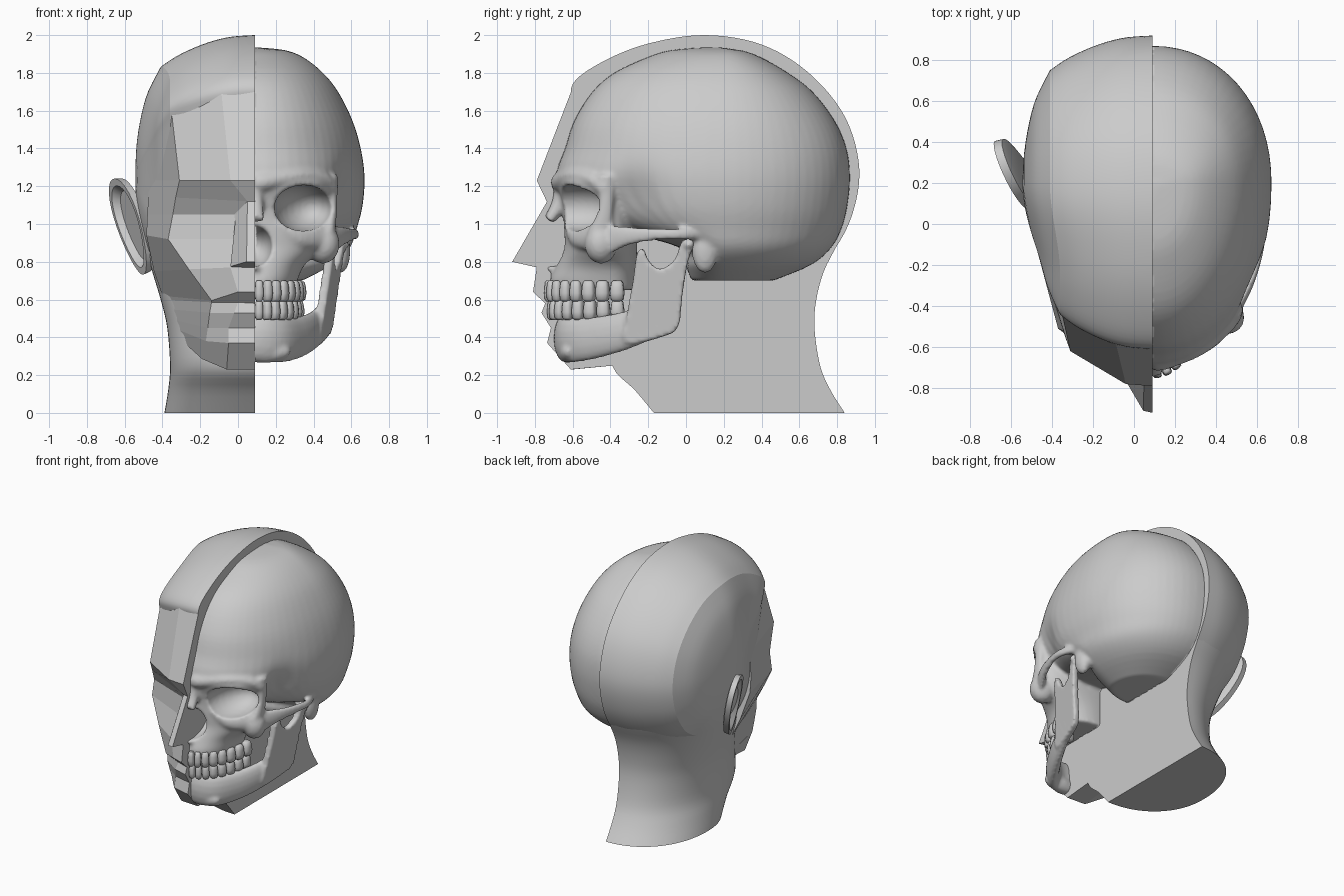
import bpy, bmesh, math
from mathutils import Vector, Matrix

if "Cube" in bpy.data.objects:
    bpy.data.objects.remove(bpy.data.objects["Cube"])

MID = 0.09  # plane that divides the planar head from the skull


def spline(pts, n, cyclic=False):
    """Catmull-Rom through tuples of any length."""
    out, m = [], len(pts)
    get = (lambda i: pts[i % m]) if cyclic else (lambda i: pts[max(0, min(m - 1, i))])
    for i in range(m if cyclic else m - 1):
        for k in range(n):
            t = k / n
            out.append(tuple(0.5 * (2 * b + (c - a) * t + (2*a - 5*b + 4*c - d) * t*t + (3*b - a - 3*c + d) * t**3)
                             for a, b, c, d in zip(get(i-1), get(i), get(i+1), get(i+2))))
    return out if cyclic else out + [tuple(pts[-1])]


def loft(rings):
    n = len(rings[0])
    verts = [Vector(p) for r in rings for p in r]
    faces = [(i*n + j, i*n + (j+1) % n, (i+1)*n + (j+1) % n, (i+1)*n + j)
             for i in range(len(rings) - 1) for j in range(n)]
    return verts, faces + [tuple(range(n)), tuple(range((len(rings)-1)*n, len(rings)*n))]


def section(z, yf, yb, yw, w, a0=0, a1=2*math.pi, n=64, p=2.0):
    """Egg-shaped horizontal section around the middle plane."""
    ring = []
    for k in range(n):
        a = a0 + (a1 - a0) * k / (n if a1 - a0 > 6 else n - 1)
        c, s = math.cos(a), math.sin(a)
        c, s = (math.copysign(abs(v) ** (2 / p), v) for v in (c, s))
        ring.append((MID + w * c, yw + s * ((yb - yw) if s > 0 else (yw - yf)), z))
    return ring


def ellipsoid(c, r, rot=0.0, n=24):
    rings = []
    m = Matrix.Rotation(rot, 3, 'Z')
    for i in range(n // 2 + 1):
        f = 0.04 + (math.pi - 0.08) * i / (n // 2)
        rings.append([Vector(c) + m @ Vector((r[0]*math.sin(f)*math.cos(2*math.pi*k/n),
                      r[1]*math.sin(f)*math.sin(2*math.pi*k/n), r[2]*math.cos(f))) for k in range(n)])
    return loft(rings)


def tube(path, n=16):
    """Path points are x, y, z, half thickness, half height."""
    pts = spline(path, 6)
    ends = Vector(path[-1][:3]) - Vector(path[0][:3])
    up = Vector((0, 1, 0)) if abs(ends.normalized().z) > 0.7 else Vector((0, 0, 1))
    rings = []
    for i, q in enumerate(pts):
        t = (Vector(pts[min(i+1, len(pts)-1)][:3]) - Vector(pts[max(i-1, 0)][:3])).normalized()
        side = t.cross(up).normalized()
        v = side.cross(t)
        rings.append([Vector(q[:3]) + side*q[3]*math.cos(2*math.pi*k/n) + v*q[4]*math.sin(2*math.pi*k/n)
                      for k in range(n)])
    return loft(rings)


def part(name, *pieces, smooth=None):
    verts, faces = [], []
    for v, f in pieces:
        faces += [tuple(i + len(verts) for i in q) for q in f]
        verts += v
    me = bpy.data.meshes.new(name)
    me.from_pydata(verts, [], faces)
    bm = bmesh.new()
    bm.from_mesh(me)
    bmesh.ops.recalc_face_normals(bm, faces=bm.faces)
    bm.to_mesh(me)
    bm.free()
    ob = bpy.data.objects.new(name, me)
    bpy.context.collection.objects.link(ob)
    bpy.context.view_layer.objects.active = ob
    bpy.ops.object.select_all(action='DESELECT')
    ob.select_set(True)
    if smooth:
        bpy.ops.object.shade_smooth_by_angle(angle=math.radians(smooth))
    return ob


def fuse(ob, cutters=(), voxel=0.012, rounds=4):
    """Merge overlapping bone pieces, carve the hollows, keep the right half."""
    for step in [None] + list(cutters):
        if step:
            mod = ob.modifiers.new("carve", 'BOOLEAN')
            mod.object, mod.operation, mod.solver = step, 'DIFFERENCE', 'EXACT'
        else:
            ob.modifiers.new("merge", 'REMESH').voxel_size = voxel
    if cutters:
        ob.modifiers.new("remerge", 'REMESH').voxel_size = voxel
    sm = ob.modifiers.new("soften", 'SMOOTH')
    sm.factor, sm.iterations = 0.5, rounds
    bpy.context.view_layer.objects.active = ob
    for mod in list(ob.modifiers):
        bpy.ops.object.modifier_apply(modifier=mod.name)
    bm = bmesh.new()
    bm.from_mesh(ob.data)
    bmesh.ops.bisect_plane(bm, geom=bm.verts[:] + bm.edges[:] + bm.faces[:], plane_co=(MID, 0, 0),
                           plane_no=(1, 0, 0), clear_inner=True)
    bm.to_mesh(ob.data)
    bm.free()
    ob.data.shade_smooth()


# Planar head: cranium, lofted sideways with a crisp edge round the temple plane
outline = spline([(-.60, 1.74), (-.44, 1.86), (-.2, 1.955), (.1, 2.0), (.4, 1.95), (.65, 1.80), (.84, 1.57),
                  (.917, 1.3), (.88, 1.05), (.775, .85), (.64, .72), (.4, .62), (0, .6), (-.35, .72),
                  (-.46, 1.0), (-.53, 1.3), (-.585, 1.6)], 6, True)
crown = spline([(.09, 0), (-.03, .008), (-.13, .03), (-.23, .066), (-.33, .115), (-.41, .17)], 3)
temple = spline([(-.41, .17), (-.475, .30), (-.51, .42), (-.535, .57), (-.543, .70)], 3)[1:]


def slice_at(x, inset):
    s, ring = 1 - inset / 0.77, []
    for y, z in outline:
        y, z = .15 + (y - .15) * s, 1.25 + (z - 1.25) * s
        t = max(0, min(1, (.2 - y) / .45))
        ring.append((MID + (x - MID) * (1 - .1 * t * t * (3 - 2 * t)), y, z))
    return ring


part("head_cranium", loft([slice_at(*c) for c in crown + temple]), smooth=22)

# Planar head: neck and nape
neck = spline([(0, -.17, .84, -.39), (.12, -.27, .765, -.37), (.25, -.39, .71, -.36), (.45, -.36, .68, -.375),
               (.6, -.32, .69, -.41), (.75, -.28, .73, -.455), (.9, -.22, .805, -.495), (1.05, -.18, .868, -.52),
               (1.2, -.15, .89, -.53)], 4)
part("head_neck", loft([section(z, f, b, (f + b) / 2 - .05, MID - x, math.pi/2, 3*math.pi/2, 40, 2.15)
                        for z, f, b, x in neck]), smooth=40)

# Planar head: face planes, rows of midline, inner edge, outer corner and side
rows = [
    (-.595, 1.735, (-.09, -.575, 1.715), (-.355, -.42, 1.62), (-.34, -.1, 1.62)),
    (-.79, 1.23, (-.04, -.78, 1.23), (-.31, -.62, 1.23), (-.47, -.1, 1.23)),
    (-.735, 1.115, (.05, -.73, 1.12), (-.33, -.565, 1.14), (-.475, -.1, 1.14)),
    (-.75, 1.05, (-.02, -.645, 1.05), (-.345, -.52, 1.05), (-.48, -.1, 1.05)),
    (-.76, .93, (.0, -.68, .92), (-.37, -.51, .92), (-.485, -.08, .94)),
    (-.79, .77, (-.04, -.75, .77), (-.26, -.59, .76), (-.445, -.02, .75)),
    (-.81, .64, (.0, -.78, .64), (-.14, -.67, .595), (-.40, .02, .62)),
    (-.745, .58, (.0, -.72, .585), (-.14, -.655, .585), (-.395, .02, .60)),
    (-.765, .53, (-.02, -.73, .53), (-.15, -.64, .53), (-.385, .02, .55)),
    (-.715, .45, (-.05, -.68, .45), (-.16, -.60, .45), (-.375, .02, .50)),
    (-.735, .37, (-.05, -.70, .37), (-.17, -.56, .38), (-.365, .02, .46)),
    (-.61, .23, (-.06, -.60, .23), (-.19, -.44, .285), (-.35, .02, .43)),
    (-.39, .25, (-.06, -.39, .25), (-.18, -.34, .30), (-.32, .06, .44))]
part("head_face", loft([[(MID, y, z), a, b, c, (MID, .05, c[2])] for y, z, a, b, c in rows]))
part("head_nose", loft([[(MID, -.735, 1.12), (.05, -.73, 1.12), (-.01, -.645, 1.06), (MID, -.6, 1.08)],
                        [(MID, -.92, .80), (.045, -.91, .80), (-.04, -.765, .775), (MID, -.7, .75)]]))

# Planar head: ear plate with a hollowed bowl
U, V, C = Vector((-.065, .16, 0)), Vector((-.075, .05, .255)), Vector((-.56, .235, .99))
N = V.cross(U).normalized()
N = N if N.y < 0 else -N


def ear_ring(s, d):
    ring = []
    for k in range(32):
        u, v = math.cos(k * math.pi / 16), math.sin(k * math.pi / 16)
        ring.append(C + U * s * u * (1 + .2 * v) + V * s * v + N * d)
    return ring


part("head_ear", loft([ear_ring(.8, -.03), ear_ring(.97, -.02), ear_ring(1, .02), ear_ring(.85, .02),
                       ear_ring(.72, -.015)]), smooth=30)

# Skull: braincase, pinched at the temples
brain = spline([(1.935, .10, .14, .01), (1.92, -.08, .29, .16), (1.88, -.21, .40, .26), (1.8, -.38, .54, .36),
                (1.7, -.495, .67, .44), (1.55, -.59, .785, .515), (1.4, -.64, .85, .56), (1.25, -.685, .868, .58),
                (1.1, -.60, .855, .57), (.98, -.38, .825, .54), (.87, -.02, .765, .50), (.78, .0, .655, .40),
                (.70, .03, .46, .25)], 4)
bv, bf = loft([section(z, f, b, .2, w, p=2.1) for z, f, b, w in brain])
for v in bv:
    g = math.exp(-((v.y + .30) / .13) ** 2 - ((v.z - 1.1) / .18) ** 2)
    v.x = MID + (v.x - MID) * (1 - .14 * g)

# Skull: upper jaw block and the bars of bone around the orbit and cheek
jaw_rows = spline([(1.22, -.69, .41), (1.08, -.65, .395), (.95, -.65, .395), (.87, -.655, .35), (.78, -.69, .26),
                   (.70, -.72, .225), (.65, -.705, .21)], 4)
upper = loft([section(z, f, -.26, -.40, w, p=2.1) for z, f, w in jaw_rows])
bars = [tube(p) for p in (
    [(.09, -.665, 1.22, .05, .05), (.15, -.66, 1.225, .05, .05), (.32, -.595, 1.255, .045, .04),
     (.45, -.50, 1.235, .035, .04), (.505, -.43, 1.18, .03, .04)],
    [(.50, -.42, 1.26, .03, .045), (.50, -.425, 1.08, .025, .04), (.475, -.455, .94, .04, .07)],
    [(.21, -.615, 1.0, .03, .035), (.33, -.585, .925, .03, .045), (.46, -.48, .925, .04, .07)],
    [(.47, -.45, .91, .03, .09), (.55, -.32, .935, .022, .055), (.605, -.17, .945, .018, .035),
     (.62, -.05, .945, .02, .03), (.58, .05, .95, .03, .035)],
    [(.09, -.66, 1.18, .04, .04), (.09, -.675, 1.10, .045, .04), (.09, -.725, 1.02, .05, .03)])]
lumps = [ellipsoid((.45, -.45, .895), (.09, .085, .105), -.7),
         ellipsoid((.545, .10, .86), (.05, .07, .12)),
         ellipsoid((.09, -.69, .77), (.025, .05, .03))]
skull = part("skull_upper", (bv, bf), upper, *bars, *lumps)
cutters = [part("orbit_cutter", ellipsoid((.345, -.58, 1.085), (.145, .235, .122), -.3)),
           part("nasal_cutter", ellipsoid((.09, -.70, .885), (.095, .20, .11)))]
fuse(skull, cutters)
for c in cutters:
    bpy.data.objects.remove(c)

# Skull: lower jaw with body and ramus
body = [(-.06, -.605, .39, .05, .115), (.09, -.645, .395, .055, .125), (.22, -.605, .385, .05, .12),
        (.32, -.47, .40, .045, .11), (.40, -.31, .44, .04, .10), (.45, -.16, .50, .03, .09)]
plate = spline([(-.32, .37), (-.12, .405), (-.04, .46), (-.02, .62), (.01, .8), (.045, .91), (-.02, .91),
                (-.06, .81), (-.14, .76), (-.2, .81), (-.225, .87), (-.26, .84), (-.28, .7), (-.31, .53)], 3, True)
ramus = loft([[(.465 + .12*(z - .5) + .2*(y + .15) + d, y, z) for y, z in plate] for d in (-.024, .024)])
condyle = ellipsoid((.53, .015, .89), (.06, .03, .03))
chin = ellipsoid((.13, -.625, .325), (.15, .05, .06))
fuse(part("skull_lower_jaw", tube(body), ramus, condyle, chin), rounds=3)


# Skull: two rows of teeth along the dental arch
def tooth(c, ang, w, d, h):
    m = Matrix.Rotation(ang, 3, 'Z')
    rings = []
    for f, s in ((-1, .55), (-.8, .88), (-.2, 1), (.4, .92), (.85, .8), (1, .55)):
        ring = []
        for k in range(12):
            u, v = (math.copysign(abs(q) ** .6, q) for q in (math.cos(k*math.pi/6), math.sin(k*math.pi/6)))
            ring.append(Vector(c) + m @ Vector((u * w * s, v * d * s, f * h)))
        rings.append(ring)
    return loft(rings)


for name, z, h, a, b in (("upper_teeth", .645, .055, .225, .40), ("lower_teeth", .545, .052, .215, .385)):
    row, step = [], math.pi / 16
    for i in range(8):
        t = (i + .5) * step
        speed = math.hypot(a * math.cos(t), b * math.sin(t))
        row.append(tooth((MID + a * math.sin(t), -.325 - b * math.cos(t), z),
                         math.atan2(b * math.sin(t), a * math.cos(t)), speed * step * .5, .028 + .003 * i, h))
    part(name, *row, smooth=50)
